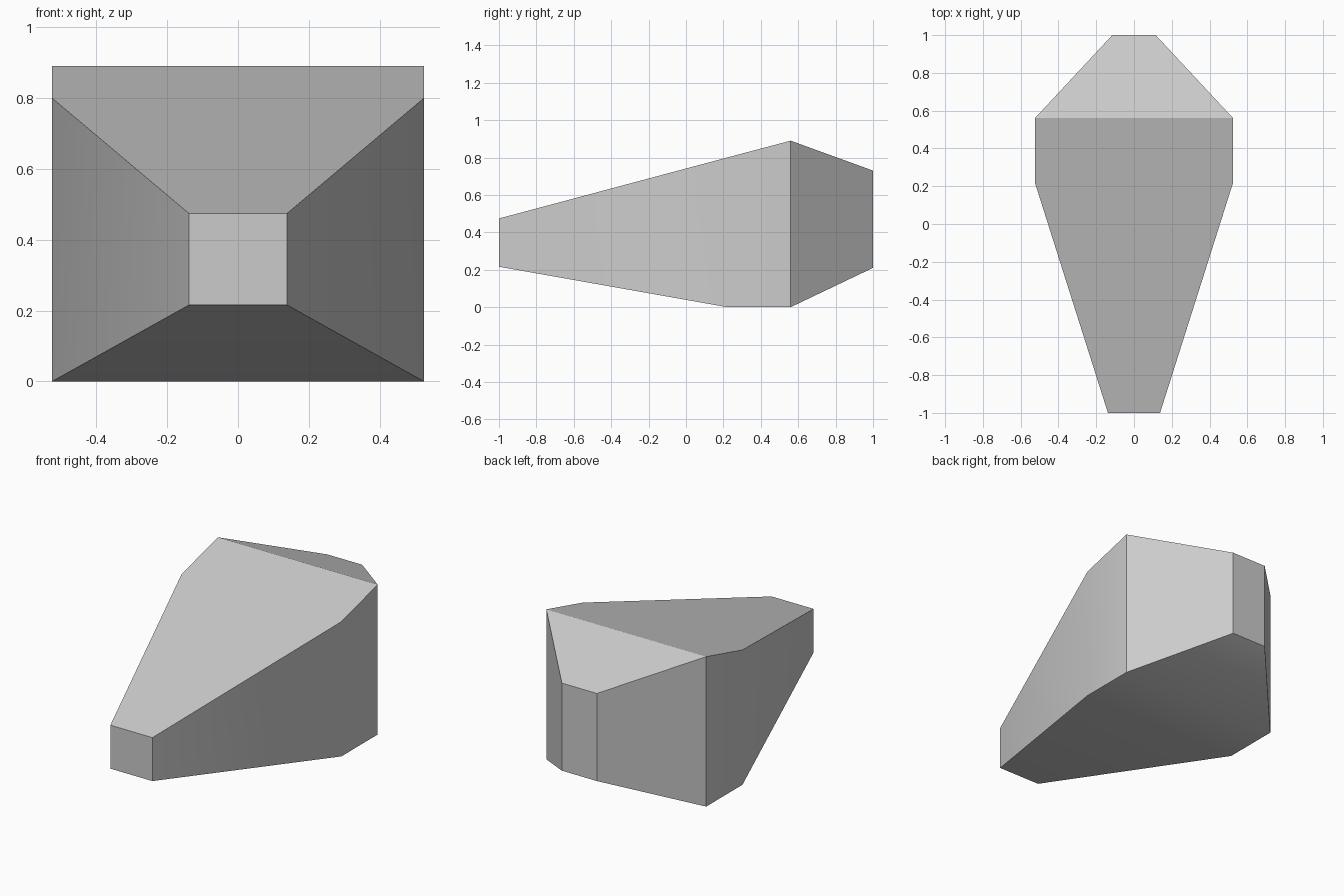
import bpy
import bmesh
import math

# Remove the default cube
default = bpy.data.objects.get("Cube")
if default:
    bpy.data.objects.remove(default, do_unlink=True)

# Plain grey surface
grey = bpy.data.materials.new("plain_grey")
grey.use_nodes = True
colour = (0.6, 0.6, 0.6, 1)
grey.diffuse_color = colour
grey.node_tree.nodes["Principled BSDF"].inputs["Base Color"].default_value = colour

# Rectangular sections along the body: y, half width, bottom, top
sections = [
    (-1.0, 0.138, 0.216, 0.474),
    (0.22, 0.525, 0.0, 0.8),
    (0.56, 0.525, 0.0, 0.89),
    (1.0, 0.115, 0.21, 0.73),
]


def add_section(bm, y, half, low, high):
    corners = [(-half, low), (half, low), (half, high), (-half, high)]
    return [bm.verts.new((x, y, z)) for x, z in corners]


# Tapered body lofted through the sections, with capped ends
bm = bmesh.new()
rings = [add_section(bm, *s) for s in sections]
for a, b in zip(rings, rings[1:]):
    for i in range(4):
        j = (i + 1) % 4
        bm.faces.new((a[i], a[j], b[j], b[i]))
bm.faces.new(rings[0])
bm.faces.new(rings[-1])
bmesh.ops.recalc_face_normals(bm, faces=bm.faces)

mesh = bpy.data.meshes.new("tapered_body")
bm.to_mesh(mesh)
bm.free()
mesh.materials.append(grey)
body = bpy.data.objects.new("tapered_body", mesh)
bpy.context.collection.objects.link(body)

# Soften the shallow bends and keep the strong edges crisp
bpy.ops.object.select_all(action="DESELECT")
body.select_set(True)
bpy.context.view_layer.objects.active = body
bpy.ops.object.shade_smooth_by_angle(angle=math.radians(30))
